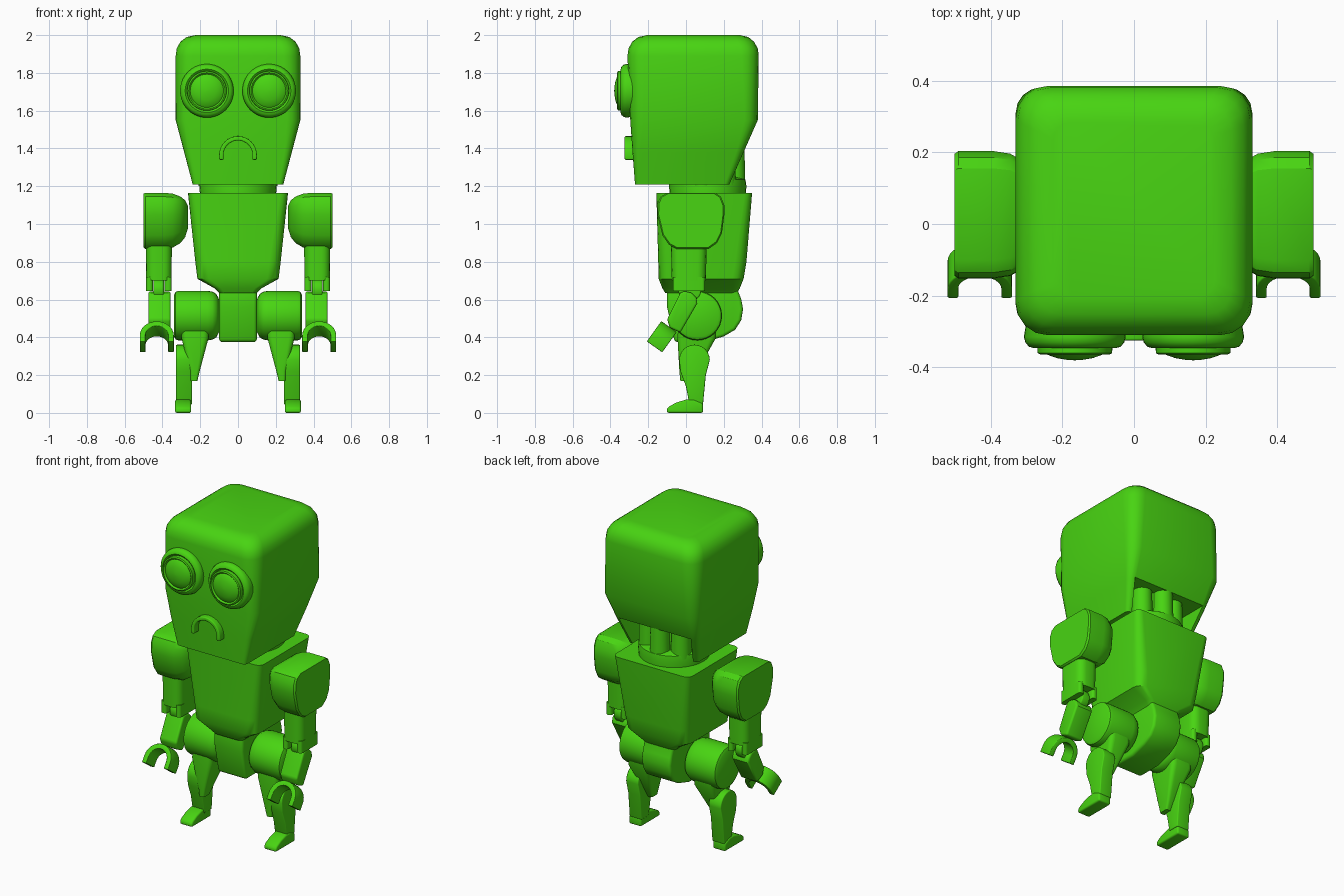
import bpy, bmesh
from math import sin, cos, pi, radians
from mathutils import Vector

if "Cube" in bpy.data.objects:
    bpy.data.objects.remove(bpy.data.objects["Cube"])

green = bpy.data.materials.new("green_paint")
green.diffuse_color = (0.065, 0.66, 0.006, 1)
green.use_nodes = True
green.node_tree.nodes["Principled BSDF"].inputs["Base Color"].default_value = green.diffuse_color


def loft(name, rings, mirror=False, bevel=0.0, cutter=None, angle=35):
    """Skin a list of equal-length rings, cap the ends, then bevel, cut, mirror and shade."""
    bm = bmesh.new()
    loops = [[bm.verts.new(p) for p in ring] for ring in rings]
    n = len(loops[0])
    for a, b in zip(loops, loops[1:]):
        for i in range(n):
            bm.faces.new((a[i], a[(i + 1) % n], b[(i + 1) % n], b[i]))
    bm.faces.new(loops[0])
    bm.faces.new(loops[-1])
    bmesh.ops.recalc_face_normals(bm, faces=bm.faces)
    me = bpy.data.meshes.new(name)
    bm.to_mesh(me)
    bm.free()
    ob = bpy.data.objects.new(name, me)
    bpy.context.collection.objects.link(ob)
    if bevel:
        m = ob.modifiers.new("bevel", 'BEVEL')
        m.width, m.segments, m.limit_method, m.angle_limit = bevel, 3, 'ANGLE', radians(40)
    if cutter:
        m = ob.modifiers.new("cut", 'BOOLEAN')
        m.object, m.operation, m.solver = cutter, 'DIFFERENCE', 'EXACT'
    if mirror:
        m = ob.modifiers.new("mirror", 'MIRROR')
        m.use_mirror_merge = False
    # bake modifiers so that sharp edges follow the final shape
    dg = bpy.context.evaluated_depsgraph_get()
    final = bpy.data.meshes.new_from_object(ob.evaluated_get(dg))
    ob.modifiers.clear()
    ob.data = final
    final.materials.clear()
    final.materials.append(green)
    final.shade_smooth()
    final.set_sharp_from_angle(angle=radians(angle))
    return ob


def rrect(z, x0, x1, y0, y1, r, n=4):
    """Rounded rectangle ring at height z."""
    pts = []
    for cx, cy, a0 in ((x1 - r, y1 - r, 0), (x0 + r, y1 - r, 90), (x0 + r, y0 + r, 180), (x1 - r, y0 + r, 270)):
        for i in range(n + 1):
            a = radians(a0 + 90 * i / n)
            pts.append((cx + r * cos(a), cy + r * sin(a), z))
    return pts


def prism(name, profile, x0, x1, **kw):
    """Side profile (y, z) pushed from x0 to x1."""
    return loft(name, [[(x, y, z) for y, z in profile] for x in (x0, x1)], **kw)


def lathe(name, center, axis, profile, n=32, **kw):
    """Circles of (radius, distance) along an axis."""
    ax = Vector(axis).normalized()
    u = ax.orthogonal().normalized()
    v = ax.cross(u)
    c = Vector(center)
    return loft(name, [[c + ax * d + (u * cos(2 * pi * i / n) + v * sin(2 * pi * i / n)) * r
                        for i in range(n)] for r, d in profile], **kw)


def arch(ro, ri, leg, n=16):
    """Upside-down U outline with straight legs."""
    arc = [pi * i / n for i in range(n + 1)]
    outer = [(ro * cos(a), ro * sin(a)) for a in arc]
    inner = [(ri * cos(a), ri * sin(a)) for a in reversed(arc)]
    return [(ro, -leg)] + outer + [(-ro, -leg), (-ri, -leg)] + inner + [(ri, -leg)]


# Head shell with the open neck cavity at the lower back
cavity = loft("head_cavity_cutter", [rrect(1.1, -.185, .185, -.21, .6, .02),
                                     rrect(1.39, -.25, .25, -.22, .6, .02)])
cavity.hide_render = True
head_levels = [(1.21, .24, -.27, .23, .025), (1.38, .285, -.283, .305, .04), (1.55, .33, -.295, .38, .07),
               (1.89, .33, -.31, .385, .09), (1.93, .324, -.304, .38, .09), (1.965, .305, -.285, .36, .085),
               (1.99, .272, -.252, .33, .07), (2.0, .225, -.205, .285, .05)]
loft("head", [rrect(z, -w, w, a, b, r) for z, w, a, b, r in head_levels], cutter=cavity, angle=28)
bpy.data.objects.remove(cavity)

# Eyes and frowning mouth
lathe("eye", (.165, 0, 1.705), (0, -1, 0),
      [(.135, .27), (.142, .315), (.138, .33), (.128, .342), (.115, .346), (.105, .338), (.104, .36),
       (.096, .364), (.088, .356), (.078, .364), (.05, .374), (.02, .379), (.002, .38)], n=40, mirror=True)
loft("mouth", [[(x, y, 1.365 + z) for x, z in arch(.1, .077, .025)] for y in (-.265, -.325)], bevel=.006)

# Neck with fluted columns
lathe("neck_base", (0, .115, 0), (0, 0, 1), [(.2, 1.14), (.205, 1.2), (.2, 1.235), (.17, 1.245)])
lathe("neck_core", (0, .1, 0), (0, 0, 1), [(.15, 1.2), (.15, 1.42)])
for i in range(5):
    a = radians(90 + 48 * (i - 2))
    lathe("neck_column", (.15 * cos(a), .105 + .15 * sin(a), 0), (0, 0, 1), [(.06, 1.2), (.055, 1.41)], n=20)

# Torso and pelvis
torso_levels = [(.635, .1, -.11, .27, .03), (.66, .125, -.125, .285, .035), (.71, .215, -.145, .305, .06),
                (.8, .226, -.147, .32, .06), (1.165, .265, -.157, .35, .04)]
loft("torso", [rrect(z, -w, w, a, b, r) for z, w, a, b, r in torso_levels])
prism("pelvis", [(-.1, .68), (-.1, .56), (-.06, .375), (.1, .375), (.2, .405), (.26, .44), (.292, .49),
                 (.302, .55), (.293, .6), (.27, .66), (.27, .68)], -.1, .1, bevel=.025, angle=45)

# Hips and legs
lathe("hip_drum", (0, .06, .515), (1, 0, 0),
      [(.06, .05), (.06, .1), (.09, .102), (.115, .115), (.127, .135), (.131, .16), (.131, .315), (.126, .33), (.112, .338)],
      mirror=True)
loft("thigh", [rrect(.17, .215, .25, -.03, .03, .01), rrect(.22, .203, .255, -.035, .06, .015),
               rrect(.4, .155, .3, -.045, .16, .03), rrect(.48, .155, .3, -.04, .16, .03)], mirror=True)
knee = [(.045 + .081 * cos(radians(a)), .28 + .081 * sin(radians(a))) for a in range(0, 181, 15)]
prism("shin", knee + [(-.03, .22), (.0, .14), (.018, .045), (.09, .045), (.105, .2)], .243, .328,
      mirror=True, bevel=.006)
prism("foot", [(-.1, 0), (-.102, .02), (-.09, .034), (-.05, .055), (0, .07), (.04, .07), (.09, .05), (.09, 0)],
      .248, .333, mirror=True, bevel=.01)

# Shoulders: side outline shrinking towards the torso
outline = [(-.152, 1.05), (-.15, 1.11), (-.135, 1.145), (-.1, 1.165), (.155, 1.165), (.185, 1.145), (.203, 1.1),
           (.203, 1.05), (.19, .95), (.165, .9), (.12, .868), (-.05, .868), (-.09, .89), (-.125, .94)]
loft("shoulder", [[(x, .027 + (y - .027) * k, 1.05 + (z - 1.05) * k) for y, z in outline]
                  for x, k in ((.5, .96), (.49, 1), (.39, 1), (.345, .96), (.305, .83), (.28, .66), (.265, .4))],
     mirror=True, angle=30)

# Upper arms with forked ends
loft("upper_arm", [rrect(.7, .352, .486, -.075, .105, .045), rrect(.9, .35, .488, -.08, .11, .045)], mirror=True)
for x0, x1 in ((.352, .388), (.45, .486)):
    loft("elbow_fork", [rrect(z, x0, x1, -.07, .1, .015) for z in (.645, .72)], mirror=True)
lathe("elbow_disc", (0, .02, .65), (1, 0, 0), [(.06, .392), (.06, .447)], mirror=True, bevel=.008)

# Forearms tilted to the front, claws opening along the tilt
prism("forearm", [(-.01, .645), (.03, .635), (.055, .61), (.06, .58), (-.03, .425), (-.085, .45), (-.1, .495),
                  (-.03, .635)], .357, .475, mirror=True, bevel=.012)
down = Vector((0, -.58, -.815))
side = Vector((0, .815, -.58))
base = Vector((.43, -.09, .457))
loft("claw_hand", [[base + Vector((x, 0, 0)) + down * (.09 - s) + side * t for x, s in arch(.09, .06, .042)]
                   for t in (-.05, .05)], mirror=True, bevel=.004)
